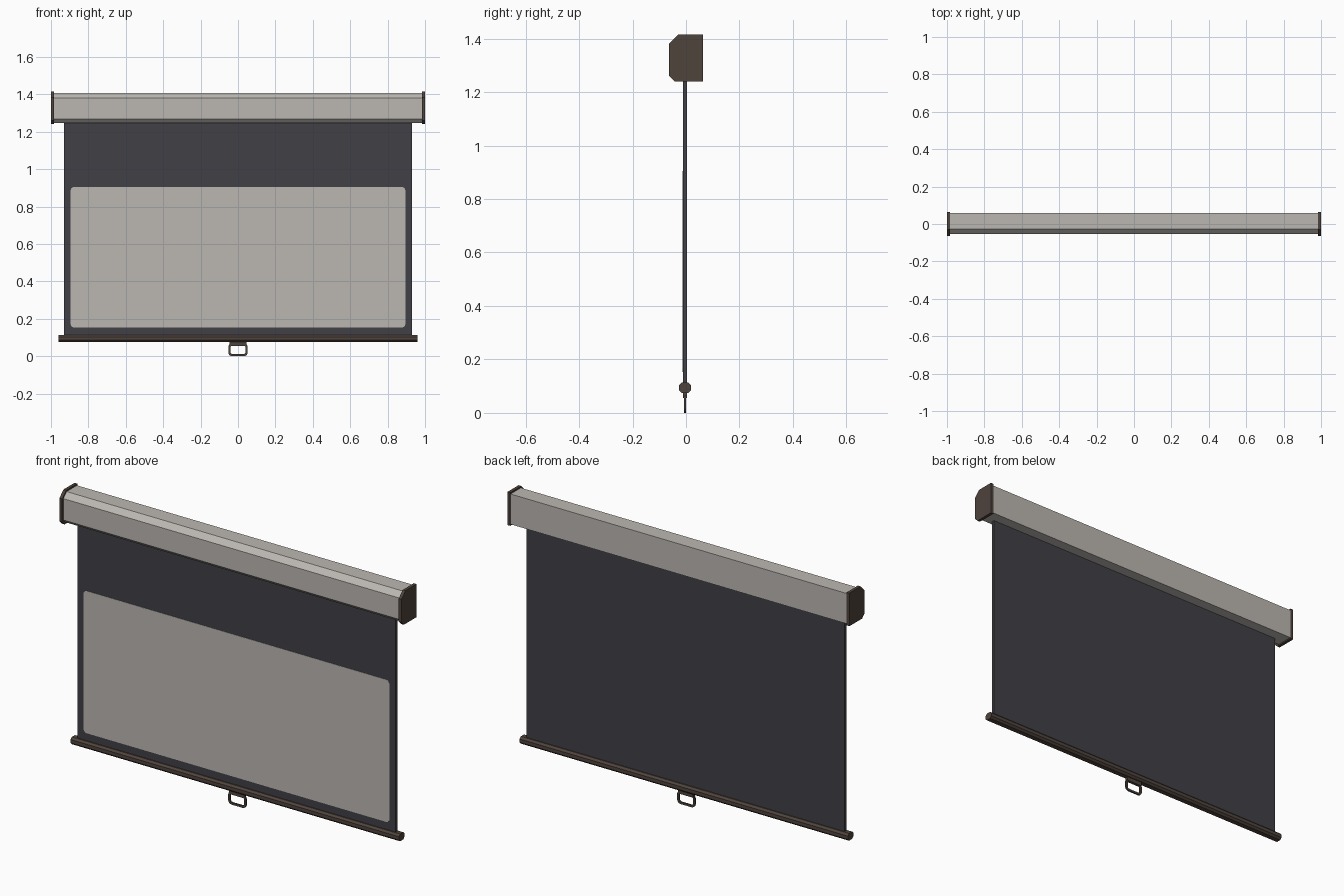
import bpy, bmesh
from math import pi, cos, sin
from mathutils import Vector

cube = bpy.data.objects.get("Cube")
if cube:
    bpy.data.objects.remove(cube)


def material(name, rgb):
    m = bpy.data.materials.new(name)
    m.use_nodes = True
    m.diffuse_color = (*rgb, 1)
    m.node_tree.nodes["Principled BSDF"].inputs["Base Color"].default_value = (*rgb, 1)
    return m


cream = material("warm light grey", (0.50, 0.475, 0.445))
charcoal = material("charcoal", (0.053, 0.051, 0.062))
brown = material("dark brown", (0.078, 0.057, 0.046))


def finish(name, bm, mat):
    bmesh.ops.recalc_face_normals(bm, faces=bm.faces)
    mesh = bpy.data.meshes.new(name)
    bm.to_mesh(mesh)
    bm.free()
    mesh.materials.append(mat)
    ob = bpy.data.objects.new(name, mesh)
    bpy.context.collection.objects.link(ob)
    return ob


def extrude(name, points, vec, mat):
    """Extrude a closed outline of 3D points along a vector."""
    bm = bmesh.new()
    face = bm.faces.new([bm.verts.new(p) for p in points])
    ext = bmesh.ops.extrude_face_region(bm, geom=[face])["geom"]
    moved = [v for v in ext if isinstance(v, bmesh.types.BMVert)]
    bmesh.ops.translate(bm, verts=moved, vec=vec)
    return finish(name, bm, mat)


def along_x(name, profile, x0, x1, mat):
    return extrude(name, [(x0, y, z) for y, z in profile], (x1 - x0, 0, 0), mat)


def along_y(name, outline, y0, y1, mat):
    return extrude(name, [(x, y0, z) for x, z in outline], (0, y1 - y0, 0), mat)


def rounded(w, z0, z1, r, steps=4):
    """Rounded rectangle in x and z, centred on x = 0."""
    pts = []
    corners = [(w - r, z1 - r), (r - w, z1 - r), (r - w, z0 + r), (w - r, z0 + r)]
    for i, (cx, cz) in enumerate(corners):
        for k in range(steps + 1):
            a = pi / 2 * (i + k / steps)
            pts.append((cx + r * cos(a), cz + r * sin(a)))
    return pts


def case_profile(y0, y1, z0, z1, top, bottom):
    """Box profile with its front edges cut off."""
    return [(y1, z0), (y1, z1), (y0 + top, z1), (y0, z1 - top),
            (y0, z0 + bottom), (y0 + bottom, z0)]


# Roller case and its end caps
along_x("roller_case", case_profile(-0.053, 0.06, 1.247, 1.407, 0.027, 0.02),
        -0.985, 0.985, cream)
cap = case_profile(-0.063, 0.063, 1.24, 1.415, 0.033, 0.02)
for side, s in (("left", 1), ("right", -1)):
    along_x(side + "_end_cap", cap, s * 0.984, s, brown)

# Hanging sheet with the light viewing area on its front
along_y("screen_sheet", [(-0.93, 0.1), (0.93, 0.1), (0.93, 1.25), (-0.93, 1.25)],
        -0.011, 0.003, charcoal)
along_y("viewing_area", rounded(0.895, 0.153, 0.905, 0.02), -0.0125, -0.0105, cream)

# Weighted bottom bar with cut edges
cy, cz, hy, hz, c = -0.004, 0.094, 0.023, 0.019, 0.01
bar = [(cy + a * hy - a * u * c, cz + b * hz - b * (1 - u) * c)
       for a, b, order in ((1, 1, (0, 1)), (-1, 1, (1, 0)), (-1, -1, (0, 1)), (1, -1, (1, 0)))
       for u in order]
along_x("bottom_bar", bar, -0.96, 0.96, brown)

# Pull handle: mounting block and rounded ring
along_y("handle_mount", [(-0.045, 0.055), (0.045, 0.055), (0.045, 0.078), (-0.045, 0.078)],
        -0.012, 0.004, brown)
bm = bmesh.new()
loops = []
for outline in (rounded(0.052, 0, 0.068, 0.02), rounded(0.041, 0.011, 0.057, 0.011)):
    for y in (-0.008, 0.0):
        loops.append([bm.verts.new((x, y, z)) for x, z in outline])
outer_f, outer_b, inner_f, inner_b = loops
for a, b in ((outer_f, outer_b), (outer_b, inner_b), (inner_b, inner_f), (inner_f, outer_f)):
    for i in range(len(a)):
        j = (i + 1) % len(a)
        bm.faces.new((a[i], a[j], b[j], b[i]))
finish("pull_handle", bm, brown)
